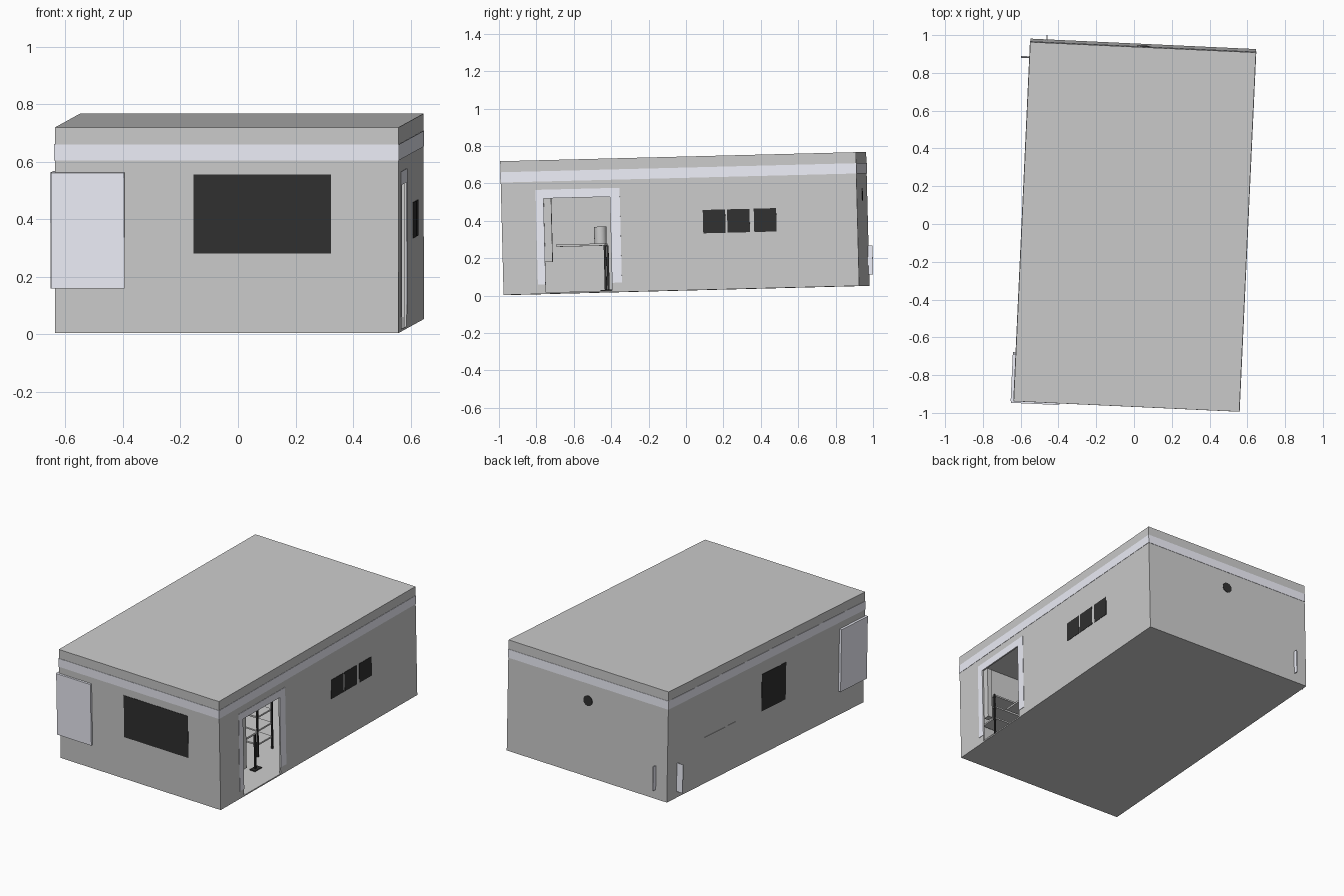
import bpy, bmesh, math
from mathutils import Matrix

if "Cube" in bpy.data.objects:
    bpy.data.objects.remove(bpy.data.objects["Cube"])

W, D, H, T = 0.598, 0.952, 0.715, 0.008     # half width, half depth, height, wall thickness
# the whole shop sits slightly turned and tilted
ROOT = (Matrix.Translation((0.005, 0.003, 0.028))
        @ Matrix.Rotation(math.radians(-2.65), 4, 'Z')
        @ Matrix.Rotation(math.radians(1.46), 4, 'X'))


def material(name, rgb):
    m = bpy.data.materials.new(name)
    m.diffuse_color = (*rgb, 1)
    m.use_nodes = True
    m.node_tree.nodes["Principled BSDF"].inputs["Base Color"].default_value = m.diffuse_color
    return m


DARK = material("dark", (0.03, 0.03, 0.03))
TRIM = material("pale_trim", (0.86, 0.87, 0.95))


def finish(name, bm, mat):
    bmesh.ops.recalc_face_normals(bm, faces=bm.faces)
    me = bpy.data.meshes.new(name)
    bm.to_mesh(me)
    bm.free()
    ob = bpy.data.objects.new(name, me)
    ob.matrix_world = ROOT
    bpy.context.collection.objects.link(ob)
    if mat:
        me.materials.append(mat)
    return ob


def box(name, x, y, z, mat=None):
    bm = bmesh.new()
    size = [b - a for a, b in (x, y, z)]
    mid = [(a + b) / 2 for a, b in (x, y, z)]
    bmesh.ops.create_cube(bm, size=1, matrix=Matrix.Translation(mid) @ Matrix.Diagonal((*size, 1)))
    return finish(name, bm, mat)


def side_profile(name, pts, x0, x1, mat=None):
    """Extrude a (y, z) outline along x."""
    bm = bmesh.new()
    face = bm.faces.new([bm.verts.new((x0, y, z)) for y, z in pts])
    ext = bmesh.ops.extrude_face_region(bm, geom=[face])
    bmesh.ops.translate(bm, vec=(x1 - x0, 0, 0),
                        verts=[v for v in ext["geom"] if isinstance(v, bmesh.types.BMVert)])
    return finish(name, bm, mat)


def cylinder(name, loc, r, h, axis=None, mat=None):
    bm = bmesh.new()
    m = Matrix.Translation(loc)
    if axis:
        m = m @ Matrix.Rotation(math.pi / 2, 4, axis)
    bmesh.ops.create_cone(bm, cap_ends=True, segments=24, radius1=r, radius2=r, depth=h, matrix=m)
    ob = finish(name, bm, mat)
    bpy.context.view_layer.objects.active = ob
    ob.select_set(True)
    bpy.ops.object.shade_smooth_by_angle()
    ob.select_set(False)


# shell: floor, roof and walls
box("floor", (-W, W), (-D, D), (0, T))
box("roof", (-W, W), (-D, D), (H - T, H))
box("front_wall", (-W, W), (-D, -D + T), (T, H - T))
box("back_wall", (-W, W), (D - T, D), (T, H - T))
box("left_wall", (-W, -W + T), (-D + T, D - T), (T, H - T))
DY0, DY1, DZ = -0.725, -0.37, 0.51
side_profile("right_wall", [(-D + T, T), (DY0, T), (DY0, DZ), (DY1, DZ), (DY1, T),
                            (D - T, T), (D - T, H - T), (-D + T, H - T)], W - T, W)

# pale stripe around the top
e = 0.002
for s, tag in ((-1, "left"), (1, "right")):
    box(f"{tag}_stripe", sorted((s * W, s * (W + e))), (-D - e, D + e), (0.601, 0.656), TRIM)
for s, tag in ((-1, "front"), (1, "back")):
    box(f"{tag}_stripe", (-W, W), sorted((s * D, s * (D + e))), (0.601, 0.656), TRIM)

# doorway surround
side_profile("door_surround", [(-0.767, 0.05), (DY0, 0.05), (DY0, DZ), (DY1, DZ), (DY1, 0.05),
                               (-0.317, 0.05), (-0.317, 0.557), (-0.767, 0.557)], W, W + e, TRIM)
box("door_jamb", (W - 0.04, W - T), (DY0, DY0 + 0.04), (0.17, DZ))

# dark windows
box("front_window", (-0.116, 0.364), (-D - e, -D), (0.276, 0.552), DARK)
box("left_window", (-W - e, -W), (-0.19, 0.044), (0.28, 0.52), DARK)
for i, y in enumerate((0.125, 0.255, 0.398)):
    box(f"right_window_{i}", (W, W + e), (y, y + 0.12), (0.302, 0.427), DARK)
cylinder("back_vent", (0, D, 0.49), 0.033, 0.006, 'X', DARK)

# sign boards wrapping the front left corner
box("front_sign", (-0.611, -0.356), (-D - 0.013, -D), (0.155, 0.558), TRIM)
box("left_sign", (-W - 0.016, -W), (-D - 0.004, -0.707), (0.155, 0.558), TRIM)

# thin plates poking through the back left corner
box("back_plate", (-0.514, -0.508), (D - 0.03, D + 0.025), (0.06, 0.215), TRIM)
box("left_plate", (-W - 0.045, -W + 0.03), (0.854, 0.859), (0.04, 0.225), TRIM)

# counter near the door with dark posts and a round canister
box("counter_top", (0.12, 0.46), (-0.67, -0.41), (0.25, 0.262))
for i, x in enumerate((0.14, 0.44)):
    box(f"counter_post_{i}", (x - 0.005, x + 0.005), (-0.417, -0.405), (T, 0.25), DARK)
    box(f"counter_foot_{i}", (x - 0.02, x + 0.02), (-0.44, -0.375), (T, 0.014), DARK)
cylinder("canister", (0.3, -0.44, 0.307), 0.033, 0.09)


# shelving racks
def rack(name, x, y, levels):
    for i, z in enumerate(levels):
        box(f"{name}_shelf_{i}", x, y, (z, z + 0.01))
    for i, px in enumerate(x):
        for j, py in enumerate(y):
            box(f"{name}_post_{i}{j}", (px - 0.005, px + 0.005), (py - 0.005, py + 0.005),
                (T, levels[-1] + 0.01), DARK)


rack("middle_rack", (-0.3, 0.35), (-0.27, -0.13), (0.08, 0.17, 0.26, 0.35))
rack("front_rack", (-0.1, 0.45), (-0.92, -0.8), (0.15, 0.26, 0.34, 0.42))
box("left_wall_shelf", (-W - e, -W + 0.12), (0.29, 0.6), (0.29, 0.3))
